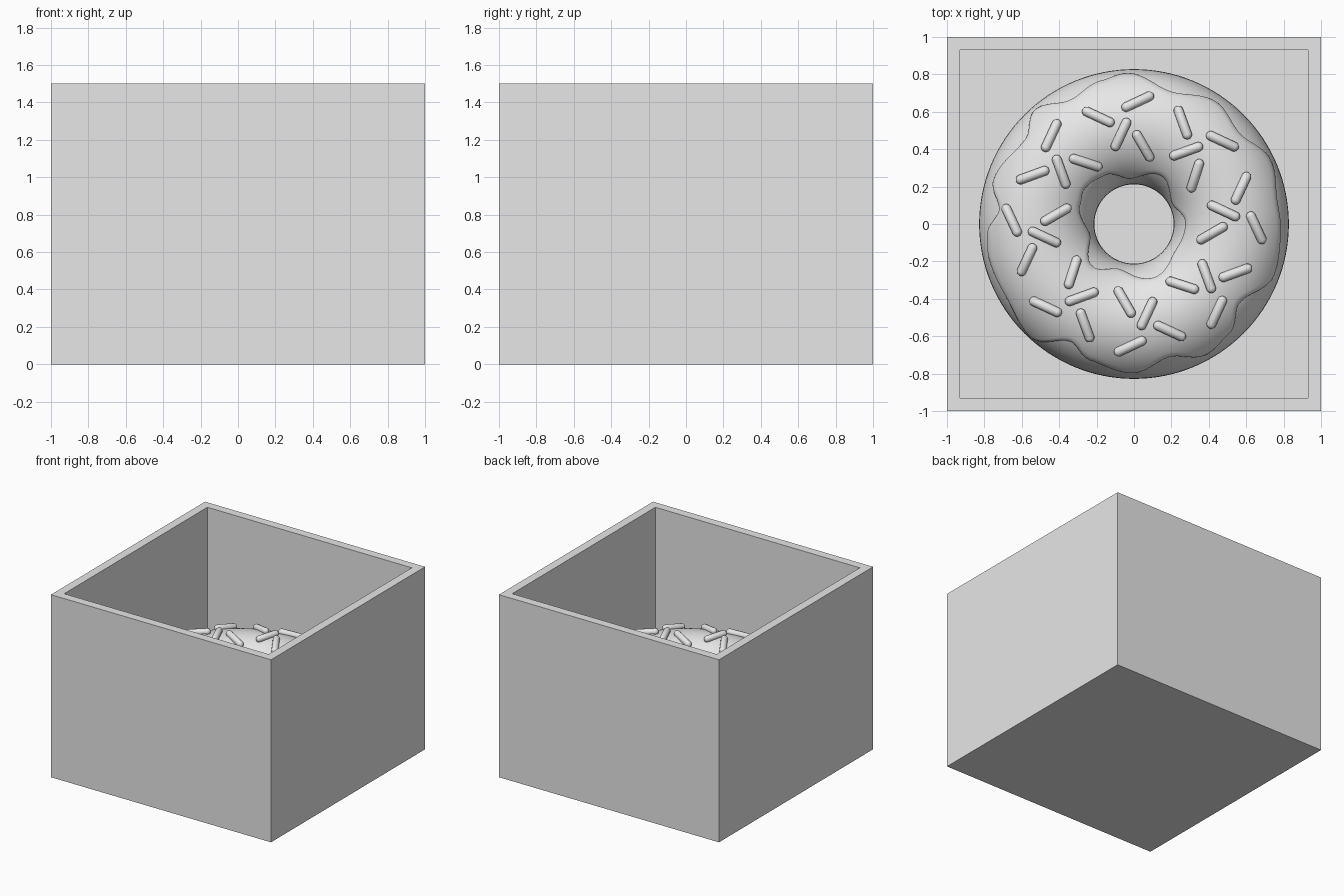
import bpy
import bmesh
from math import cos, sin, pi, radians, degrees, acos, sqrt
from mathutils import Matrix, Vector

default = bpy.data.objects.get("Cube")
if default:
    bpy.data.objects.remove(default, do_unlink=True)

# Proportions
HEIGHT, WALL, FLOOR = 1.5, 0.1, 0.2
RING, TUBE = 0.52, 0.308
ICING = 0.018
CENTRE_Z = FLOOR + TUBE

grey = bpy.data.materials.new("plain grey")
grey.use_nodes = True
colour = (0.8, 0.8, 0.8, 1)
grey.diffuse_color = colour
grey.node_tree.nodes["Principled BSDF"].inputs["Base Color"].default_value = colour


def make_object(name, bm, smooth):
    bmesh.ops.recalc_face_normals(bm, faces=bm.faces)
    mesh = bpy.data.meshes.new(name)
    bm.to_mesh(mesh)
    bm.free()
    mesh.materials.append(grey)
    obj = bpy.data.objects.new(name, mesh)
    bpy.context.collection.objects.link(obj)
    if smooth:
        for poly in mesh.polygons:
            poly.use_smooth = True
    return obj


def ring_point(theta, tilt, radius):
    """Point on the ring: theta goes round it, tilt goes round its tube."""
    reach = RING + radius * cos(tilt)
    return Vector((reach * cos(theta), reach * sin(theta), CENTRE_Z + radius * sin(tilt)))


def sweep(name, around, across, closed, locate):
    """Grid surface closed around the ring, and across the tube if asked."""
    bm = bmesh.new()
    count = across if closed else across + 1
    rows = [[bm.verts.new(locate(2 * pi * i / around, j / across)) for j in range(count)]
            for i in range(around)]
    for i in range(around):
        here, after = rows[i], rows[(i + 1) % around]
        for j in range(across):
            k = (j + 1) % count
            bm.faces.new((here[j], after[j], after[k], here[k]))
    return make_object(name, bm, True)


# Open box: inset the lid of a block, then sink it to the floor
bm = bmesh.new()
bmesh.ops.create_cube(bm, size=2)
for v in bm.verts:
    v.co.z = HEIGHT if v.co.z > 0 else 0
lid = max(bm.faces, key=lambda f: f.calc_center_median().z)
bmesh.ops.inset_region(bm, faces=[lid], thickness=WALL)
sunk = bmesh.ops.extrude_face_region(bm, geom=[lid])["geom"]
bmesh.ops.translate(bm, vec=(0, 0, FLOOR - HEIGHT),
                    verts=[g for g in sunk if isinstance(g, bmesh.types.BMVert)])
if lid.is_valid:
    bmesh.ops.delete(bm, geom=[lid], context="FACES_ONLY")
make_object("box", bm, False)

# Dough ring
sweep("dough", 128, 48, True, lambda theta, s: ring_point(theta, 2 * pi * s, TUBE))

# Wavy icing borders: (degrees round the ring, distance from its axis)
outer_edge = [(-176, .79), (-168, .8), (-150, .79), (-132, .82), (-118, .72), (-108, .77),
              (-91, .8), (-75, .74), (-61, .8), (-49, .78), (-37, .71), (-20, .8),
              (-4, .79), (9, .78), (25, .81), (41, .75), (56, .79), (74, .74),
              (93, .81), (103, .79), (117, .75), (131, .81), (142, .74), (163, .79), (174, .73)]
inner_edge = [(-166, .24), (-135, .31), (-108, .25), (-69, .3), (-32, .26), (2, .27),
              (27, .23), (61, .29), (95, .24), (122, .3), (145, .32), (160, .3)]


def border(points, theta):
    """Smoothly interpolated distance of a border at theta."""
    angle = (degrees(theta) - points[0][0]) % 360 + points[0][0]
    loop = points + [(points[0][0] + 360, points[0][1])]
    for (a, p), (b, q) in zip(loop, loop[1:]):
        if angle <= b:
            t = (angle - a) / (b - a)
            return p + (q - p) * (1 - cos(pi * t)) / 2
    return loop[-1][1]


def icing_point(theta, s):
    start = acos((border(outer_edge, theta) - RING) / (TUBE + 0.005))
    end = acos((border(inner_edge, theta) - RING) / (TUBE + 0.005))
    rim = min(1, min(s, 1 - s) / 0.08)
    thickness = ICING * sqrt(1 - (1 - rim) ** 2) - 0.003 * (1 - rim)
    return ring_point(theta, start + (end - start) * s, TUBE + thickness)


sweep("icing", 180, 50, False, icing_point)

# Sprinkles: one quarter of the scatter (x, y, heading), turned four times
scatter = [(.02, .65, 25), (-.19, .57, -25), (.26, .54, -70), (.47, .44, -25),
           (-.07, .48, 65), (.05, .42, -60), (.28, .39, 20), (.33, .26, 72)]
bm = bmesh.new()
for turn in range(4):
    spin = Matrix.Rotation(turn * pi / 2, 4, "Z")
    for x, y, heading in scatter:
        flat = Vector((x, y, 0))
        tilt = acos((flat.length - RING) / (TUBE + ICING))
        out = flat.normalized()
        normal = out * cos(tilt) + Vector((0, 0, sin(tilt)))
        spot = out * RING + Vector((0, 0, CENTRE_Z)) + normal * (TUBE + ICING + 0.01)
        # Lay the long axis in the icing surface
        along = Vector((cos(radians(heading)), sin(radians(heading)), 0))
        along.z = -along.dot(normal) / normal.z
        place = Matrix.Translation(spot) @ along.to_track_quat("Z", "Y").to_matrix().to_4x4()
        capsule = bmesh.ops.create_uvsphere(bm, u_segments=12, v_segments=9, radius=0.026)["verts"]
        for v in capsule:
            v.co.z += 0.069 if v.co.z > 0 else -0.069
        bmesh.ops.transform(bm, matrix=spin @ place, verts=capsule)
make_object("sprinkles", bm, True)
